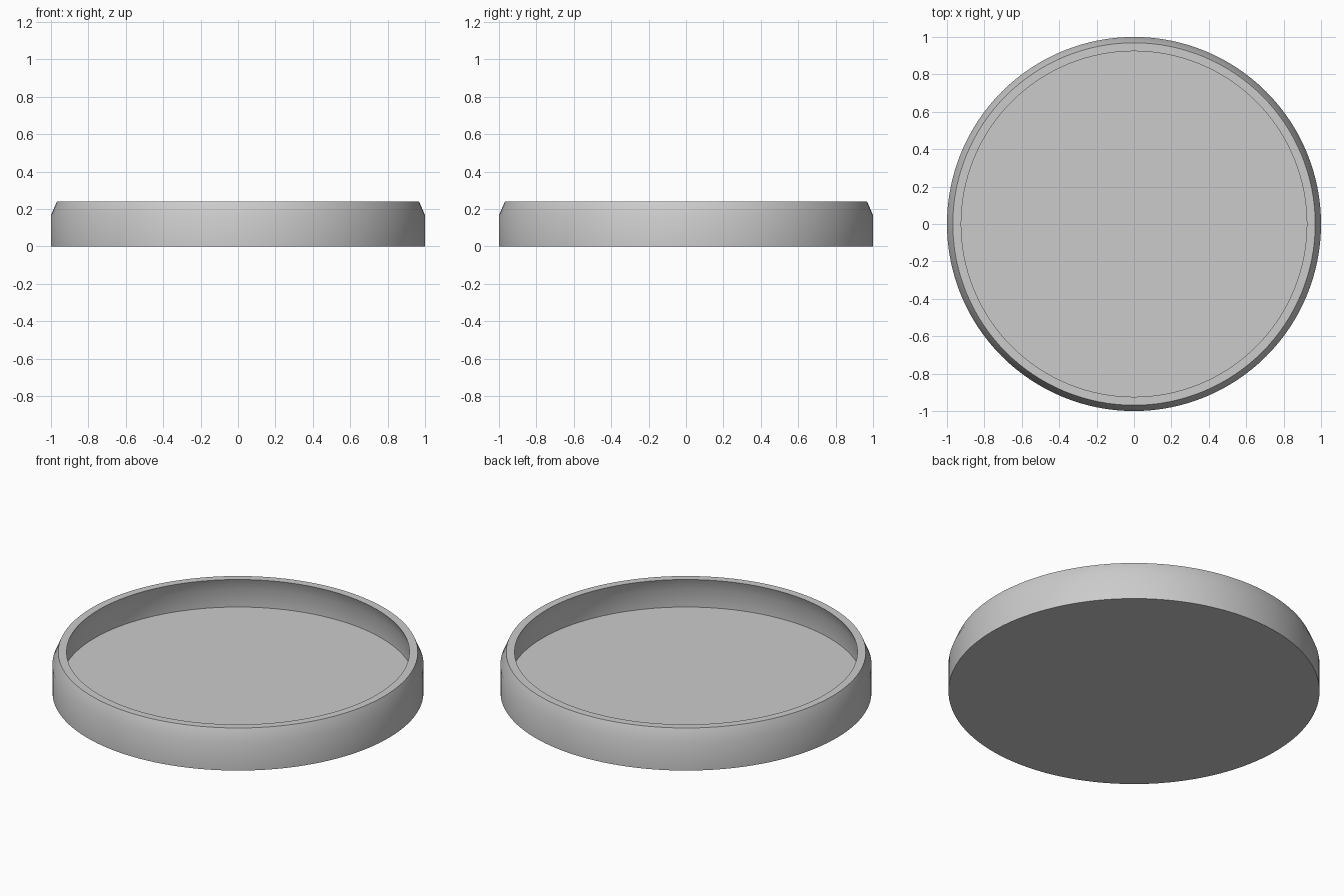
import bpy, bmesh, math

if "Cube" in bpy.data.objects:
    bpy.data.objects.remove(bpy.data.objects["Cube"])

SEGMENTS = 128

# Radius and height, from the underside rim, over the lip, down to the floor
profile = [(1.0, 0.0), (1.0, 0.166), (0.969, 0.239),
           (0.924, 0.239), (0.953, 0.166), (0.953, 0.062)]

grey = bpy.data.materials.new("light grey")
grey.diffuse_color = (0.6, 0.6, 0.6, 1)
grey.use_nodes = True
grey.node_tree.nodes["Principled BSDF"].inputs["Base Color"].default_value = grey.diffuse_color

bm = bmesh.new()
rings = []
for r, z in profile:
    rings.append([bm.verts.new((r * math.cos(2 * math.pi * i / SEGMENTS),
                                r * math.sin(2 * math.pi * i / SEGMENTS), z))
                  for i in range(SEGMENTS)])

# Outer wall, chamfer, lip and undercut inner wall
for low, high in zip(rings, rings[1:]):
    for i in range(SEGMENTS):
        j = (i + 1) % SEGMENTS
        bm.faces.new((low[i], low[j], high[j], high[i]))

# Underside and recessed floor
bm.faces.new(rings[0][::-1])
bm.faces.new(rings[-1])

mesh = bpy.data.meshes.new("round_tray")
bm.to_mesh(mesh)
bm.free()
mesh.materials.append(grey)

tray = bpy.data.objects.new("round_tray", mesh)
bpy.context.collection.objects.link(tray)
bpy.context.view_layer.objects.active = tray
tray.select_set(True)
bpy.ops.object.shade_smooth_by_angle(angle=math.radians(30))
